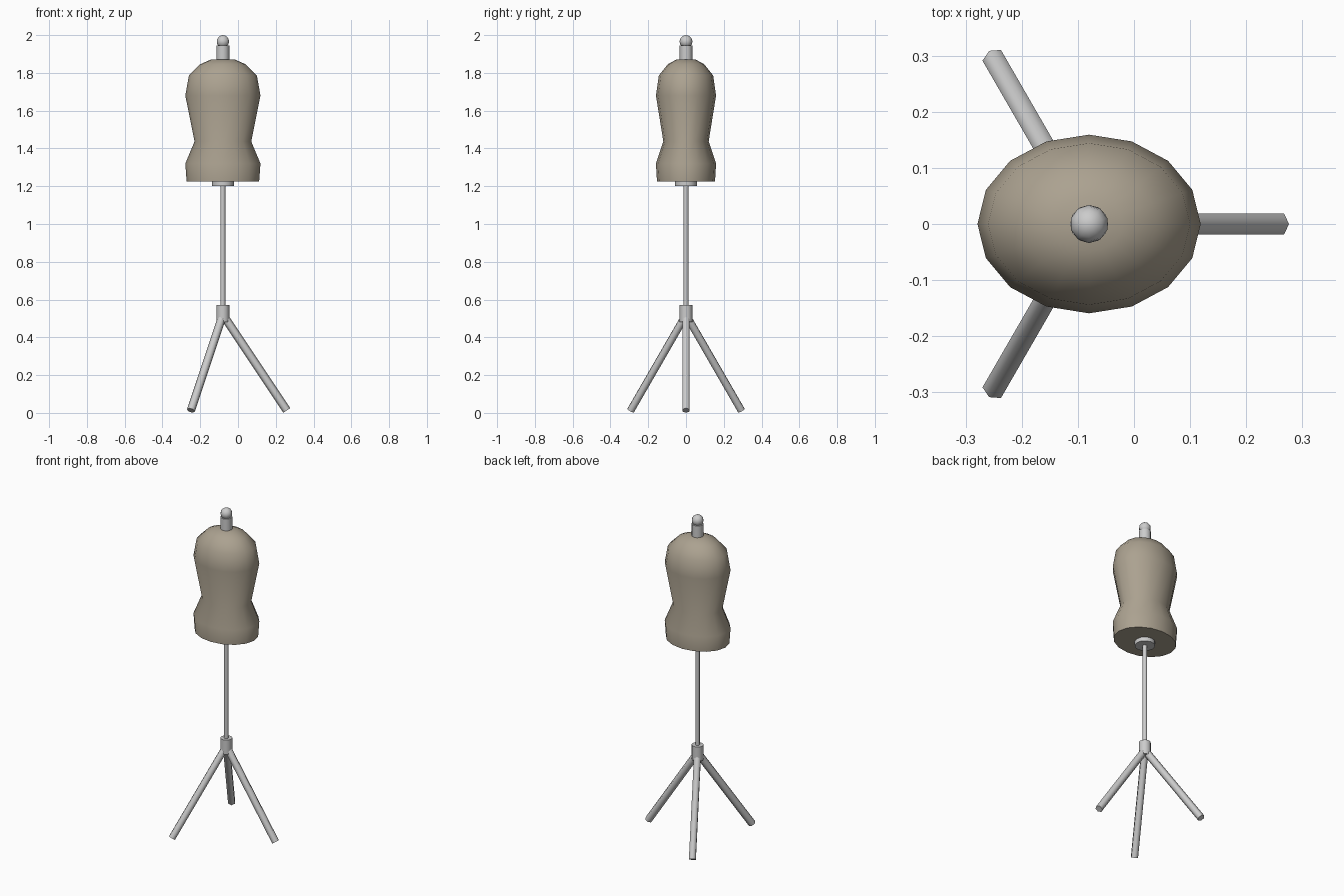
import bpy, bmesh
from math import cos, sin, pi, radians
from mathutils import Vector

if "Cube" in bpy.data.objects:
    bpy.data.objects.remove(bpy.data.objects["Cube"])

CX = -0.08  # stand axis


def finish(name, bm, mat=None, angle=40):
    bmesh.ops.recalc_face_normals(bm, faces=bm.faces)
    me = bpy.data.meshes.new(name)
    bm.to_mesh(me)
    bm.free()
    ob = bpy.data.objects.new(name, me)
    bpy.context.collection.objects.link(ob)
    if mat:
        me.materials.append(mat)
    bpy.ops.object.select_all(action='DESELECT')
    ob.select_set(True)
    bpy.context.view_layer.objects.active = ob
    bpy.ops.object.shade_smooth_by_angle(angle=radians(angle))
    return ob


def lathe(name, profile, sides, flat=1.0, mat=None, angle=50):
    """Capped stack of (radius, z) rings around the stand axis."""
    bm = bmesh.new()
    rings = [[bm.verts.new((CX + r * cos(2 * pi * i / sides),
                            flat * r * sin(2 * pi * i / sides), z))
              for i in range(sides)] for r, z in profile]
    for a, b in zip(rings, rings[1:]):
        for i in range(sides):
            j = (i + 1) % sides
            bm.faces.new((a[i], a[j], b[j], b[i]))
    bm.faces.new(rings[0][::-1])
    bm.faces.new(rings[-1])
    return finish(name, bm, mat, angle)


fabric = bpy.data.materials.new("fabric")
fabric.diffuse_color = (0.41, 0.36, 0.28, 1)
fabric.use_nodes = True
fabric.node_tree.nodes["Principled BSDF"].inputs["Base Color"].default_value = fabric.diffuse_color

# Torso: oval cross-section
lathe("torso", [(0.192, 1.225), (0.199, 1.32), (0.15, 1.437), (0.199, 1.68),
                (0.18, 1.786), (0.12, 1.846), (0.06, 1.872)], 16, 0.8, fabric)

# Neck post, base collar, pole and hub
lathe("neck_post", [(0.034, 1.86), (0.034, 1.945)], 12)
lathe("base_collar", [(0.058, 1.20), (0.058, 1.235)], 12)
lathe("pole", [(0.013, 0.52), (0.013, 1.22)], 8)
lathe("leg_hub", [(0.034, 0.48), (0.034, 0.57)], 12)

# Ball finial
bm = bmesh.new()
bmesh.ops.create_uvsphere(bm, u_segments=10, v_segments=8, radius=0.034)
bmesh.ops.translate(bm, verts=bm.verts, vec=(CX, 0, 1.966))
finish("finial_ball", bm, angle=50)

# Tripod legs: six-sided rods, one edge facing up
for k in range(3):
    a = 2 * pi * k / 3
    out = Vector((cos(a), sin(a), 0))
    top = Vector((CX, 0, 0.52))
    foot = Vector((CX, 0, 0.013)) + out * 0.338
    d = (foot - top).normalized()
    side = Vector((-sin(a), cos(a), 0))
    up = side.cross(d)
    bm = bmesh.new()
    ends = [[bm.verts.new(p + 0.022 * (up * cos(pi * i / 3) + side * sin(pi * i / 3)))
             for i in range(6)] for p in (top, foot)]
    for i in range(6):
        j = (i + 1) % 6
        bm.faces.new((ends[0][i], ends[0][j], ends[1][j], ends[1][i]))
    bm.faces.new(ends[0][::-1])
    bm.faces.new(ends[1])
    finish(f"tripod_leg_{k + 1}", bm, angle=65)
